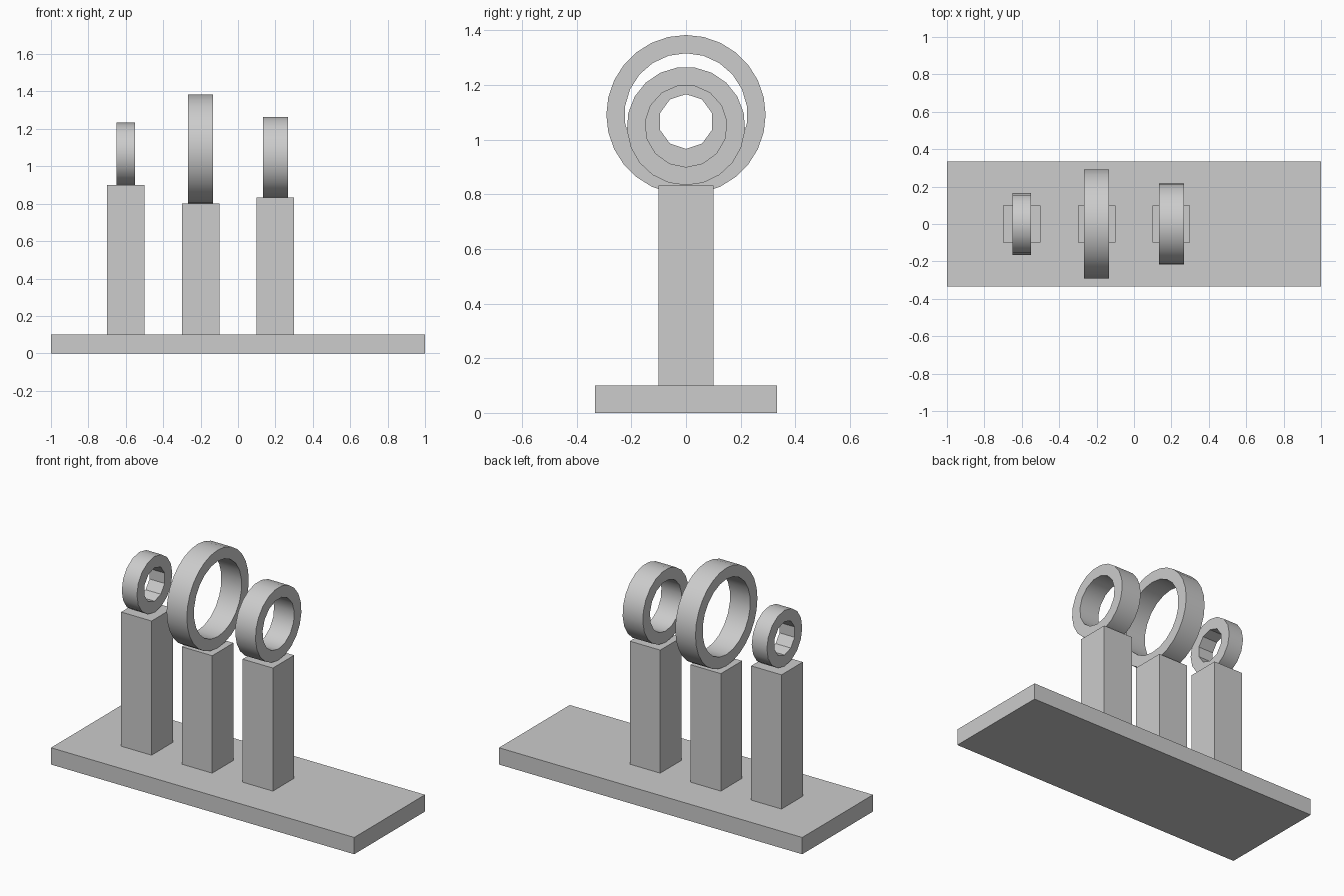
import bpy
import bmesh
from math import cos, sin, tau, radians

cube = bpy.data.objects.get("Cube")
if cube:
    bpy.data.objects.remove(cube, do_unlink=True)

U = 1 / 30  # design unit: the base is sixty units long

grey = bpy.data.materials.new("light_grey")
grey.use_nodes = True
colour = (0.604, 0.604, 0.604, 1)
grey.diffuse_color = colour
grey.node_tree.nodes["Principled BSDF"].inputs["Base Color"].default_value = colour


def add_object(name, bm):
    bmesh.ops.recalc_face_normals(bm, faces=bm.faces)
    mesh = bpy.data.meshes.new(name)
    bm.to_mesh(mesh)
    bm.free()
    mesh.materials.append(grey)
    obj = bpy.data.objects.new(name, mesh)
    bpy.context.collection.objects.link(obj)
    return obj


def box(name, x, size, bottom):
    bm = bmesh.new()
    bmesh.ops.create_cube(bm, size=1)
    bmesh.ops.scale(bm, vec=[s * U for s in size], verts=bm.verts)
    bmesh.ops.translate(bm, vec=(x * U, 0, (bottom + size[2] / 2) * U), verts=bm.verts)
    return add_object(name, bm)


def ring(name, x, bottom, width, outer, outer_sides, inner, inner_sides):
    """Upright ring with its axis along x; the first corner points down."""
    bm = bmesh.new()
    centre = bottom + outer
    loops = []
    for radius, sides in ((outer, outer_sides), (inner, inner_sides)):
        pair = []
        for side in (-0.5, 0.5):
            pair.append([bm.verts.new(((x + side * width) * U,
                                       radius * sin(tau * i / sides) * U,
                                       (centre - radius * cos(tau * i / sides)) * U))
                         for i in range(sides)])
        a, b = pair
        for i in range(sides):
            j = (i + 1) % sides
            bm.faces.new((a[i], a[j], b[j], b[i]))
        loops.append(pair)

    # Flat side faces: walk round both circles, bridging with triangles
    for k in (0, 1):
        o, n = loops[0][k], loops[1][k]
        i = j = 0
        while i < len(o) or j < len(n):
            vo, vn = o[i % len(o)], n[j % len(n)]
            if (i + 1) * len(n) <= (j + 1) * len(o):
                i += 1
                bm.faces.new((vo, o[i % len(o)], vn))
            else:
                j += 1
                bm.faces.new((vo, n[j % len(n)], vn))

    obj = add_object(name, bm)
    bpy.ops.object.select_all(action="DESELECT")
    obj.select_set(True)
    bpy.context.view_layer.objects.active = obj
    bpy.ops.object.shade_smooth_by_angle(angle=radians(30))
    return obj


# Base plate
box("base_plate", 0, (60, 20, 3), 0)

# Pillars, each with a ring standing on top:
# name, x, pillar top, ring width, outer radius, sides, hole radius, sides
stands = (
    ("small", -18, 27, 3, 5, 16, 3, 10),
    ("large", -6, 24, 4, 8.75, 28, 6.75, 22),
    ("medium", 6, 25, 4, 6.5, 21, 4.5, 15),
)
for name, x, top, *shape in stands:
    box(name + "_ring_pillar", x, (6, 6, top - 3), 3)
    ring(name + "_ring", x, top, *shape)
